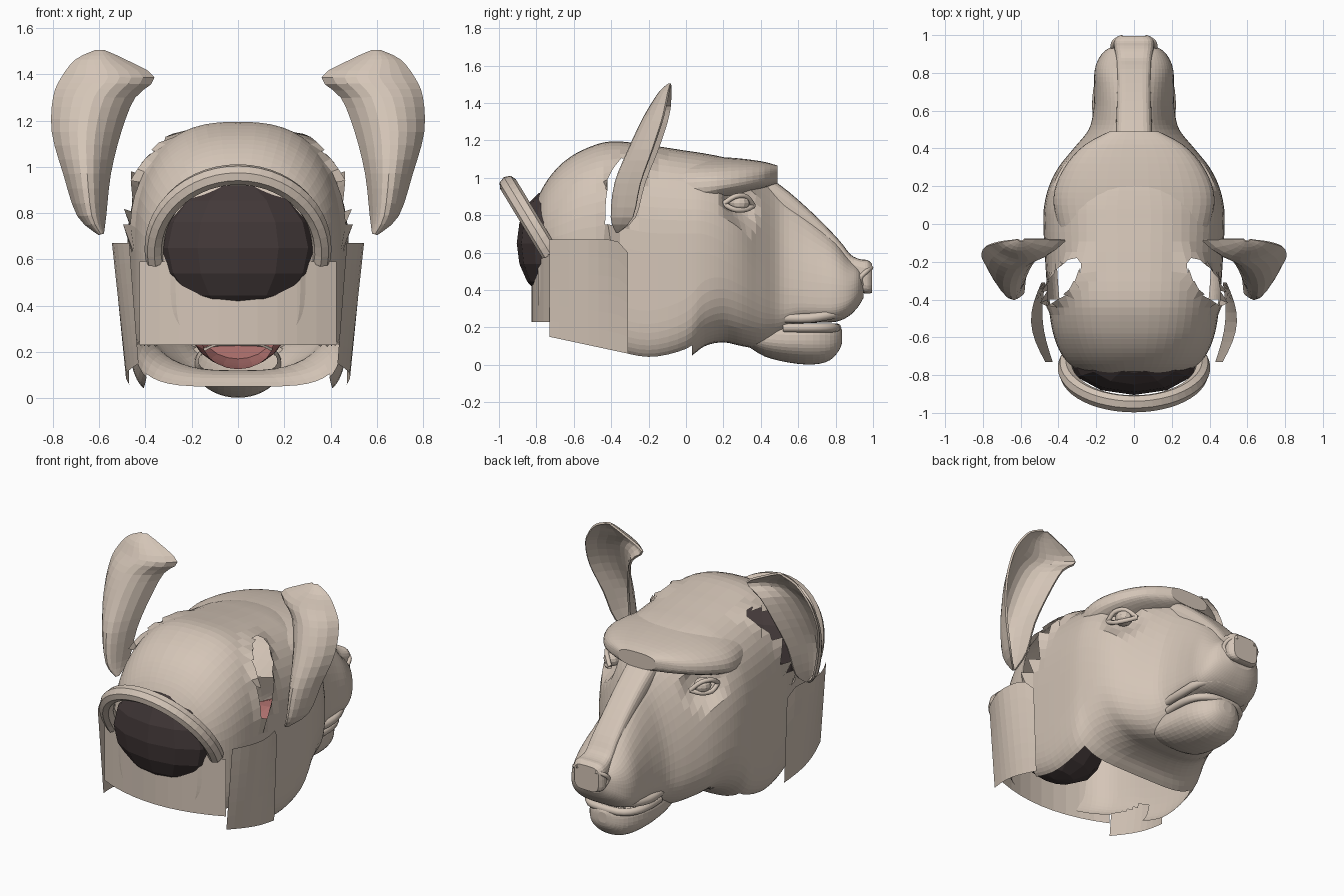
import bpy, bmesh, math
from mathutils import Vector

cube = bpy.data.objects.get("Cube")
if cube:
    bpy.data.objects.remove(cube)


def material(name, rgb):
    m = bpy.data.materials.new(name)
    m.use_nodes = True
    m.diffuse_color = (*rgb, 1)
    node = next(n for n in m.node_tree.nodes if n.type == 'BSDF_PRINCIPLED')
    node.inputs["Base Color"].default_value = (*rgb, 1)
    node.inputs["Roughness"].default_value = 0.8
    return m


SKIN = material("beige skin", (0.66, 0.56, 0.475))
DARK = material("dark brown", (0.055, 0.04, 0.04))
PINK = material("mouth pink", (0.47, 0.18, 0.17))


def finish(bm, name, mat, thick=0):
    mesh = bpy.data.meshes.new(name)
    bm.to_mesh(mesh)
    bm.free()
    mesh.materials.append(mat)
    ob = bpy.data.objects.new(name, mesh)
    bpy.context.collection.objects.link(ob)
    if thick:
        mod = ob.modifiers.new("thickness", 'SOLIDIFY')
        mod.thickness = thick
        mod.offset = 0
    return ob


def smooth_rows(rows, sub=3):
    """Catmull-Rom interpolation of a list of tuples."""
    out = []
    for i in range(len(rows) - 1):
        p = [Vector(rows[max(0, min(len(rows) - 1, i + k))]) for k in (-1, 0, 1, 2)]
        for s in range(sub):
            t = s / sub
            out.append(p[1] + 0.5 * t * (p[2] - p[0] + t * (2 * p[0] - 5 * p[1] + 4 * p[2] - p[3]
                       + t * (3 * (p[1] - p[2]) + p[3] - p[0]))))
    return out + [Vector(rows[-1])]


def signed_power(v, e):
    return math.copysign(abs(v) ** e, v)


def loft(rows, sides=40, sub=3, skip=None):
    """Rows hold y, half width, top, middle, bottom, upper and lower exponents."""
    bm = bmesh.new()
    rings = []
    for y, w, top, mid, low, eu, el in smooth_rows(rows, sub):
        ring = []
        for i in range(sides):
            a = 2 * math.pi * i / sides
            s, c = math.sin(a), math.cos(a)
            e = eu if s >= 0 else el
            h = top - mid if s >= 0 else mid - low
            ring.append(bm.verts.new((w * signed_power(c, e), y, mid + h * signed_power(s, e))))
        rings.append(ring)
    for r, q in zip(rings, rings[1:]):
        for i in range(sides):
            j = (i + 1) % sides
            a = 2 * math.pi * (i + 0.5) / sides
            vs = (r[i], r[j], q[j], q[i])
            centre = sum((v.co for v in vs), Vector()) / 4
            if not (skip and skip(centre, math.sin(a))):
                bm.faces.new(vs)
    bm.faces.new(rings[-1])
    bmesh.ops.recalc_face_normals(bm, faces=bm.faces)
    return bm


def sheet(name, f, nu, nv, thick=0.0):
    """Grid surface from a function of u and v in 0..1."""
    bm = bmesh.new()
    g = [[bm.verts.new(f(i / nu, j / nv)) for j in range(nv + 1)] for i in range(nu + 1)]
    for i in range(nu):
        for j in range(nv):
            bm.faces.new((g[i][j], g[i + 1][j], g[i + 1][j + 1], g[i][j + 1]))
    bmesh.ops.recalc_face_normals(bm, faces=bm.faces)
    return finish(bm, name, SKIN, thick)


def tube(name, points, radius):
    cu = bpy.data.curves.new(name, 'CURVE')
    cu.dimensions = '3D'
    cu.bevel_depth = radius
    cu.bevel_resolution = 2
    cu.use_fill_caps = True
    sp = cu.splines.new('POLY')
    pts = smooth_rows(points)
    sp.points.add(len(pts) - 1)
    for p, c in zip(sp.points, pts):
        p.co = (*c, 1)
    cu.materials.append(SKIN)
    bpy.context.collection.objects.link(bpy.data.objects.new(name, cu))


def ball(name, centre, size, mat, seg=12):
    bm = bmesh.new()
    bmesh.ops.create_uvsphere(bm, u_segments=seg, v_segments=seg // 2 + 2, radius=1)
    for v in bm.verts:
        v.co = Vector(centre) + Vector(a * b for a, b in zip(v.co, size))
    return finish(bm, name, mat)


def ear_distance(c):
    """Below one inside the slanted slot behind each ear."""
    x, y = abs(c.x) - .365, c.y + .305
    if c.z < 0.74:
        return 9
    return math.hypot((.62 * x - .78 * y) / .155, (.78 * x + .62 * y) / .058)


def head_gap(c, s):
    rim = c.y < 0.03 and s < -0.78
    return rim or ear_distance(c) < 1 or (c.y < -0.4 and c.z < 0.23)


# Head shell: open neck underneath and a slot behind each ear
head = loft([
    (-0.79, .27, .90, .62, .23, .85, .4), (-0.74, .345, .99, .62, .22, .85, .35),
    (-0.66, .40, 1.08, .62, .20, .83, .3), (-0.55, .435, 1.15, .64, .16, .8, .3),
    (-0.40, .455, 1.195, .64, .05, .78, .3), (-0.20, .47, 1.175, .60, .0, .77, .3),
    (0.0, .48, 1.145, .60, .035, .77, .38), (0.1, .475, 1.13, .60, .10, .77, .55),
    (0.2, .45, 1.11, .56, .12, .8, .7), (0.3, .40, 1.08, .50, .10, .88, .75),
    (0.4, .32, 1.025, .42, .09, 1.05, .8), (0.5, .24, .955, .38, .14, 1.2, .7),
    (0.6, .215, .88, .37, .215, 1.2, .6), (0.7, .21, .78, .36, .225, 1.1, .6),
    (0.8, .21, .675, .36, .23, 1, .6), (0.87, .19, .58, .37, .26, .9, .7),
    (0.92, .15, .53, .40, .31, .8, .8), (0.95, .09, .50, .42, .36, .8, .8)],
    sides=56, sub=4, skip=head_gap)
bmesh.ops.delete(head, geom=[v for v in head.verts if not v.link_faces], context='VERTS')
for v in head.verts:
    # hollow the eye sockets, then round and flare the rims of the slots
    sign = math.copysign(1, v.co.x)
    d = (Vector((abs(v.co.x), v.co.y, v.co.z)) - Vector((.35, .31, .87))).length
    if d < 0.14:
        k = 0.06 * (1 - (d / 0.14) ** 2)
        v.co -= Vector((sign * k, k * 0.6, 0))
    r = ear_distance(v.co)
    if r < 1.5:
        if v.is_boundary:
            v.co.x = sign * (.365 + (abs(v.co.x) - .365) / r)
            v.co.y = -.305 + (v.co.y + .305) / r
        k = 0.028 * min(1, (1.5 - r) * 2)
        v.co += Vector((sign * k, 0, k * .4))
finish(head, "head_shell", SKIN)

# Overhanging brow blending back into the skull
finish(loft([(-0.02, .40, 1.11, .94, .76, .9, .9), (0.1, .425, 1.11, .95, .82, .9, .9),
             (0.2, .415, 1.11, .96, .87, .9, .9), (0.32, .355, 1.10, .98, .915, .85, .8),
             (0.42, .26, 1.085, 1.0, .945, .8, .8), (0.49, .13, 1.065, 1.02, .97, .7, .7)]),
       "brow", SKIN)

# Lower jaw and mouth lining
finish(loft([(0.33, .17, .24, .16, .10, 1, .9), (0.42, .185, .24, .14, .045, .7, .95),
             (0.55, .19, .22, .13, .012, .6, 1), (0.68, .175, .22, .13, .002, .6, 1),
             (0.77, .135, .215, .13, .025, .6, .9), (0.82, .08, .205, .14, .08, .7, .8),
             (0.835, .03, .185, .15, .12, .8, .8)]), "lower_jaw", SKIN)
finish(loft([(0.05, .155, .36, .25, .125, 1, 1), (0.3, .20, .42, .28, .14, 1, 1),
             (0.5, .15, .40, .28, .17, 1, 1)], sides=20), "mouth_lining", PINK)

# Lips follow the mouth line from one corner round to the other
lip = [(.19, .53), (.195, .65), (.17, .75), (.09, .81)]
path = lip + [(-x, y) for x, y in reversed(lip)]
tube("lower_lip", [(x * .93, y - .01, .198) for x, y in path], 0.024)
tube("upper_lip", [(x, y + .2 * max(0, y - .6), .25 + .2 * max(0, y - .65)) for x, y in path], 0.026)

# Flat bridge running down into a blocky nose
finish(loft([(0.42, .10, 1.02, .90, .70, .5, .6), (0.55, .095, .925, .80, .62, .5, .6),
             (0.70, .09, .79, .68, .52, .5, .6), (0.82, .09, .665, .58, .46, .5, .6),
             (0.88, .095, .59, .50, .42, .5, .5),
             (0.93, .105, .565, .48, .39, .5, .5), (0.97, .105, .56, .47, .38, .5, .5),
             (0.995, .085, .54, .47, .385, .5, .5)], sides=24), "bridge_and_nose", SKIN)

# Neck panel at the back, curving under the skull
sheet("neck_panel", lambda u, v: (.85 * (u - .5), -.825 + .10 * (2 * u - 1) ** 2, .23 + .36 * v), 10, 3)

# Dark plug in the back of the skull and the raised arch around it
ball("dark_plug", (0, -.715, .65), (.35, .19, .29), DARK, 12)


def arch(u, v):
    a = math.radians(-10 + 200 * u)
    b = 2 * math.pi * v
    r = .362 + .042 * math.cos(b)
    up = r * math.sin(a)
    d = .052 * math.sin(b)
    return (r * math.cos(a), -.76 - .53 * up - .8 * d, .65 + .875 * up - .5 * d)


sheet("skull_arch", arch, 28, 8)

# Ear rows: height, inner x, outer x, edge y, cup depth
EAR = smooth_rows([(.71, .585, .60, -.36, .01), (.79, .575, .69, -.27, .12), (.97, .555, .75, -.22, .145),
                   (1.15, .51, .80, -.15, .14), (1.30, .45, .795, -.10, .12),
                   (1.385, .365, .76, -.085, .09), (1.46, .49, .70, -.08, .05),
                   (1.50, .58, .615, -.08, .01)])

# Paired parts: ears, neck flaps, nostrils and eyes
for side, label in ((1, "left"), (-1, "right")):
    def ear(u, v):
        z, xi, xo, y, cup = EAR[round(u * (len(EAR) - 1))]
        y -= .03 * v * math.sin(math.pi * u) + cup * math.sin(math.pi * v) ** .8
        return (side * (xi + (xo - xi) * v), y, z)

    def flap(u, v):
        y = -.73 + .42 * u
        bulge = .065 * math.sin(math.pi * u) * (.5 + .5 * v)
        x = .47 + bulge - .04 * (1 - v) * (1 - u) + .02 * u * v
        low = .15 - .09 * u
        return (side * x, y, low + (.67 - .07 * max(0, u - .85) / .15 - low) * v)

    sheet(label + "_ear", ear, len(EAR) - 1, 8, thick=0.012)
    sheet(label + "_neck_flap", flap, 8, 6)
    tube(label + "_nostril_rim", [(side * .06, .99, .52), (side * .105, .965, .50),
                                  (side * .11, .93, .46), (side * .085, .95, .41)], 0.013)
    ball(label + "_eye", (side * .315, .285, .865), (.05, .055, .045), SKIN)
    for lid, s in (("upper", 1), ("lower", -1)):
        tube(f"{label}_{lid}_eyelid",
             [(side * .365, .20, .86), (side * .365, .26, .865 + s * .035),
              (side * .33, .32, .865 + s * .035), (side * .28, .36, .85)], 0.014)
